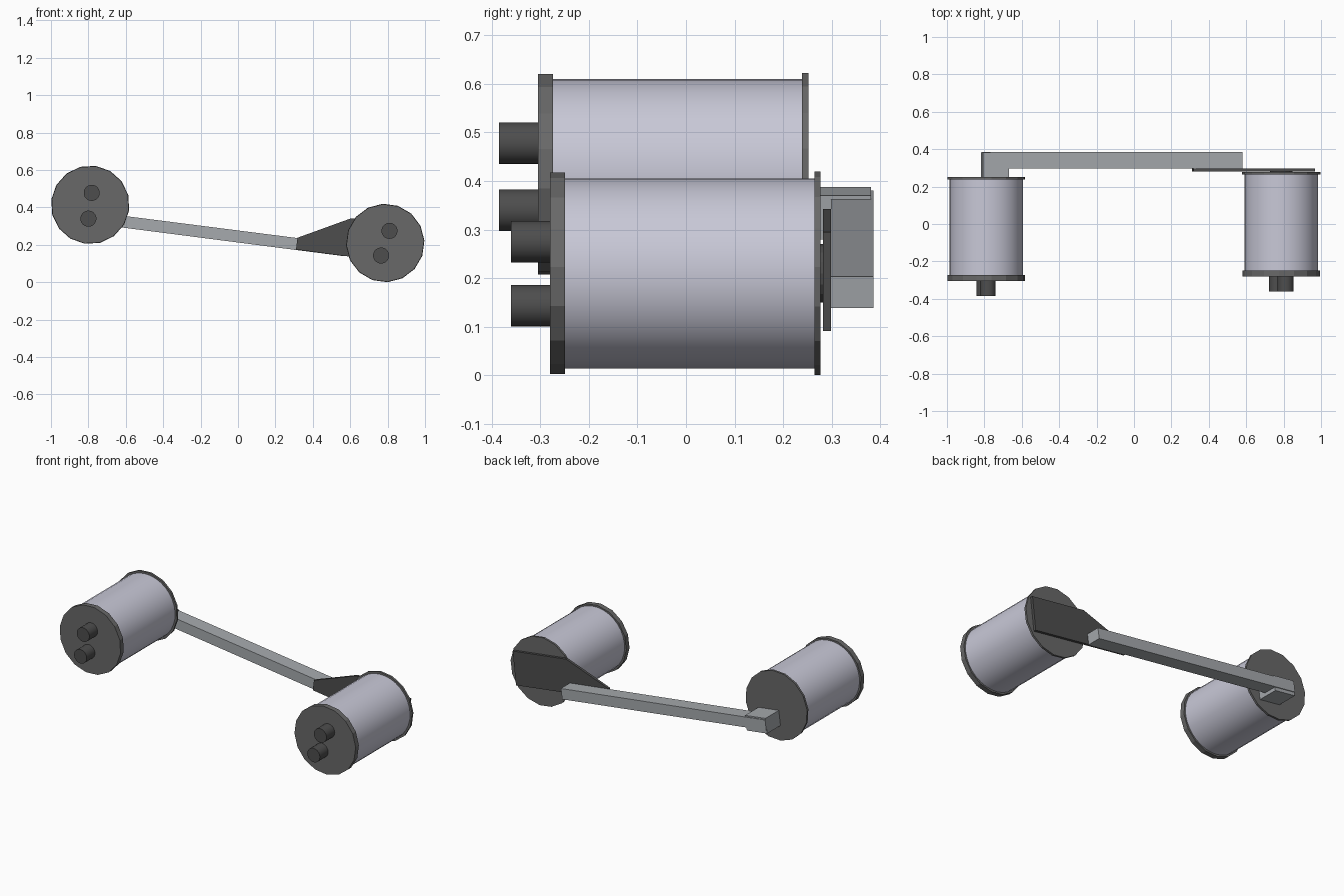
import bpy, bmesh, math
from mathutils import Matrix

if "Cube" in bpy.data.objects:
    bpy.data.objects.remove(bpy.data.objects["Cube"])


def material(name, rgb):
    m = bpy.data.materials.new(name)
    m.diffuse_color = (*rgb, 1)
    m.use_nodes = True
    m.node_tree.nodes["Principled BSDF"].inputs["Base Color"].default_value = m.diffuse_color
    return m


SILVER = material("pale silver", (0.58, 0.58, 0.68))
FLANGE = material("medium dark grey", (0.14, 0.14, 0.14))
DARK = material("dark grey", (0.075, 0.075, 0.075))
BAR = material("steel grey", (0.38, 0.40, 0.42))


def finish(name, bm, mat):
    bmesh.ops.recalc_face_normals(bm, faces=bm.faces)
    me = bpy.data.meshes.new(name)
    bm.to_mesh(me)
    bm.free()
    me.materials.append(mat)
    ob = bpy.data.objects.new(name, me)
    bpy.context.collection.objects.link(ob)
    return ob


def cylinder(name, x, z, r, y0, y1, mat, sides, turn=0.0, smooth=False):
    """Cylinder running along y."""
    bm = bmesh.new()
    m = (Matrix.Translation((x, (y0 + y1) / 2, z))
         @ Matrix.Rotation(turn, 4, 'Y') @ Matrix.Rotation(math.pi / 2, 4, 'X'))
    bmesh.ops.create_cone(bm, cap_ends=True, segments=sides, radius1=r,
                          radius2=r, depth=y1 - y0, matrix=m)
    ob = finish(name, bm, mat)
    if smooth:
        for p in ob.data.polygons:
            p.use_smooth = len(p.vertices) == 4
    return ob


def prism(name, outline, y0, y1, mat):
    """Front-view (x, z) outline extruded along y."""
    bm = bmesh.new()
    face = bm.faces.new([bm.verts.new((x, y0, z)) for x, z in outline])
    ext = bmesh.ops.extrude_face_region(bm, geom=[face])
    for v in ext["geom"]:
        if isinstance(v, bmesh.types.BMVert):
            v.co.y = y1
    return finish(name, bm, mat)


# Two drums with end flanges and a pair of terminal pegs each
drums = [
    ("left", -0.79, 0.414, -0.305, 0.252, 8, [(-0.782, 0.478), (-0.80, 0.34)]),
    ("right", 0.787, 0.21, -0.28, 0.277, 19, [(0.81, 0.275), (0.765, 0.143)]),
]
for side, x, z, y0, y1, tilt, pegs in drums:
    turn = math.radians(tilt)
    cylinder(side + "_drum_body", x, z, 0.196, y0 + 0.02, y1 - 0.006, SILVER, 32, turn, True)
    cylinder(side + "_front_flange", x, z, 0.208, y0, y0 + 0.031, FLANGE, 16, turn)
    cylinder(side + "_back_flange", x, z, 0.21, y1 - 0.013, y1, FLANGE, 16, turn)
    for i, (px, pz) in enumerate(pegs):
        cylinder(f"{side}_peg_{i + 1}", px, pz, 0.043, y0 - 0.08, y0 + 0.01, DARK, 20, turn, True)

# Sloping bar behind the drums
prism("connecting_bar", [(-0.815, 0.318), (0.57, 0.139), (0.579, 0.203), (-0.807, 0.380)],
      0.298, 0.386, BAR)

# Block joining the bar to the left drum
prism("bar_mount_block", [(-0.818, 0.298), (-0.68, 0.280), (-0.668, 0.370), (-0.806, 0.388)],
      0.245, 0.381, BAR)

# Tapered plate behind the right drum, touching the bar
prism("tapered_plate", [(0.31, 0.175), (0.945, 0.091), (0.968, 0.295), (0.605, 0.342), (0.318, 0.238)],
      0.282, 0.298, DARK)

# Short spacer holding the plate to the right drum
cylinder("plate_spacer", 0.787, 0.21, 0.06, 0.27, 0.29, DARK, 16)
